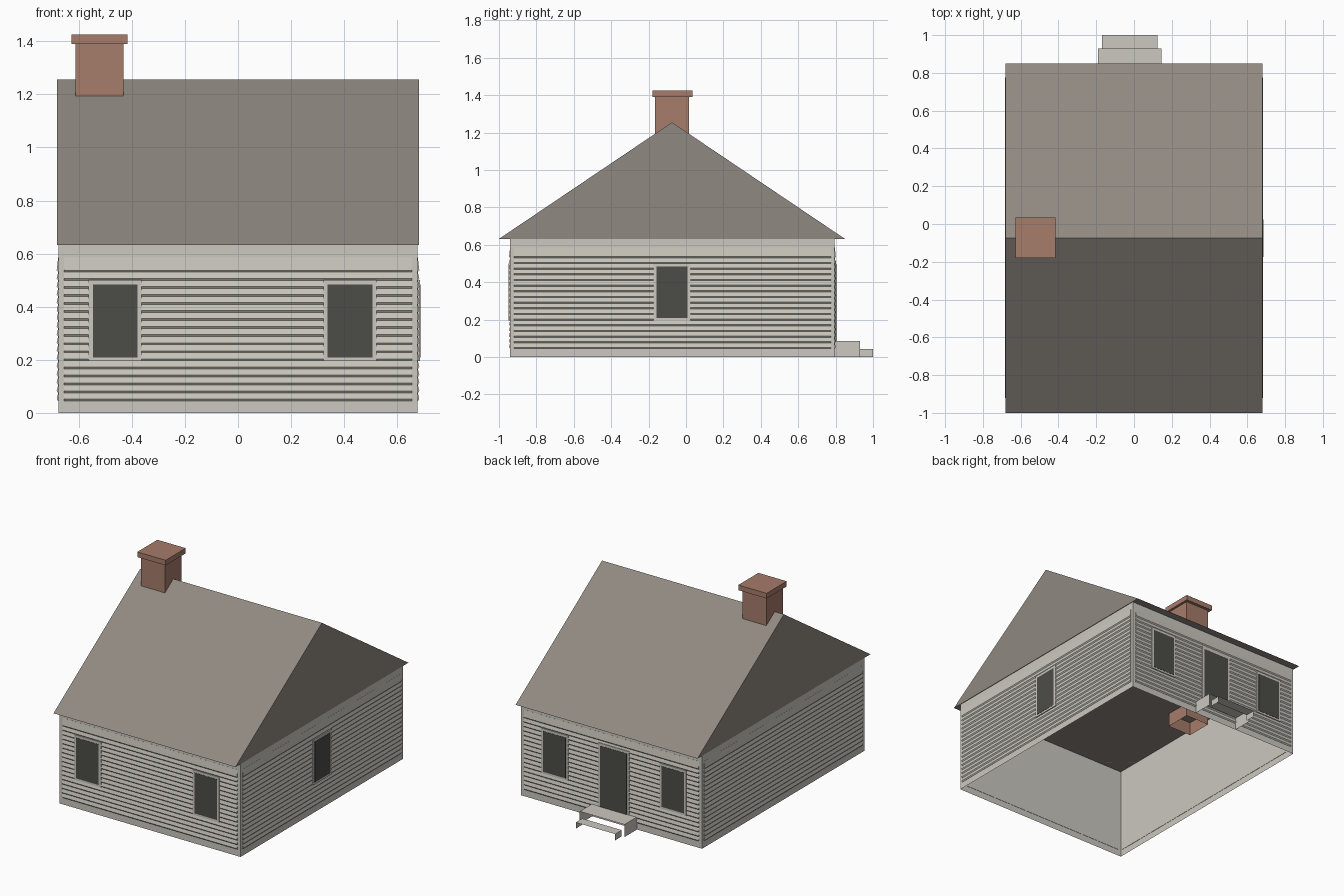
import bpy, bmesh
from mathutils import Matrix, Vector

cube = bpy.data.objects.get("Cube")
if cube:
    bpy.data.objects.remove(cube, do_unlink=True)


def material(name, rgb):
    m = bpy.data.materials.new(name)
    m.use_nodes = True
    m.diffuse_color = (*rgb, 1)
    m.node_tree.nodes["Principled BSDF"].inputs["Base Color"].default_value = (*rgb, 1)
    return m


PAINT = material("pale grey paint", (0.6, 0.58, 0.52))
SHINGLE = material("brown shingle", (0.28, 0.25, 0.22))
BRICK = material("red brick", (0.38, 0.20, 0.145))
GLASS = material("dark glass", (0.073, 0.076, 0.065))


def finish(bm, name, mat):
    mesh = bpy.data.meshes.new(name)
    bm.to_mesh(mesh)
    bm.free()
    mesh.materials.append(mat)
    ob = bpy.data.objects.new(name, mesh)
    bpy.context.collection.objects.link(ob)
    return ob


def box(name, mat, x, y, z, frame=Matrix(), open_sides=()):
    """Box between limits; faces whose normal is listed in open_sides are left out."""
    bm = bmesh.new()
    bmesh.ops.create_cube(bm, size=1)
    bm.normal_update()
    gone = [f for f in bm.faces if any(f.normal.dot(Vector(d)) > 0.9 for d in open_sides)]
    bmesh.ops.delete(bm, geom=gone, context="FACES")
    for v in bm.verts:
        v.co = Vector([(a + b) / 2 + c * (b - a) for c, (a, b) in zip(v.co, (x, y, z))])
    bm.transform(frame)
    return finish(bm, name, mat)


def prism(name, mat, profile, x, frame=Matrix()):
    """Closed (y, z) profile swept along x."""
    bm = bmesh.new()
    cap = bm.faces.new([bm.verts.new((x[0], a, b)) for a, b in profile])
    swept = bmesh.ops.extrude_face_region(bm, geom=[cap], use_keep_orig=True)
    moved = [g for g in swept["geom"] if isinstance(g, bmesh.types.BMVert)]
    bmesh.ops.translate(bm, verts=moved, vec=(x[1] - x[0], 0, 0))
    bmesh.ops.recalc_face_normals(bm, faces=bm.faces[:])
    bm.transform(frame)
    return finish(bm, name, mat)


HALF, FRONT, BACK, EAVE = 0.677, -0.94, 0.795, 0.632
DOWN, REAR = (0, 0, -1), (0, 1, 0)

# Wall shell, open underneath
box("walls", PAINT, (-HALF, HALF), (FRONT, BACK), (0, EAVE), open_sides=[DOWN])


def wall_frame(along, out, origin):
    """Local x runs along the wall, local y points out of it, z is up."""
    m = Matrix((along, out, (0, 0, 1))).transposed().to_4x4()
    m.translation = origin
    return m


front = wall_frame((1, 0, 0), (0, -1, 0), (0, FRONT, 0))
back = wall_frame((1, 0, 0), (0, 1, 0), (0, BACK, 0))
left = wall_frame((0, 1, 0), (1, 0, 0), (HALF, 0, 0))
right = wall_frame((0, 1, 0), (-1, 0, 0), (-HALF, 0, 0))

# Lapped siding: each board leans out to a dark lower lip
LOW, PITCH, BOARDS, TOP = 0.045, 0.0303, 17, 0.585
PROUD, LIP = 0.006, 0.007
profile = [(-0.002, LOW)]
for i in range(BOARDS):
    z = LOW + i * PITCH
    profile += [(0.0005, z), (PROUD, z + LIP)]
profile += [(0.0005, TOP), (-0.002, TOP)]
for name, frame, span in (("front", front, (-0.655, 0.655)), ("back", back, (-0.655, 0.655)),
                          ("left", left, (-0.92, 0.775)), ("right", right, (-0.92, 0.775))):
    prism(name + "_siding", PAINT, profile, span, frame)


# Windows and door: surround, then a thin dark panel
def opening(name, frame, centre, width, z, rim=0.016, sill=0.013):
    h = width / 2
    box(name + "_surround", PAINT, (centre - h, centre + h), (0, 0.008), z, frame)
    box(name + "_panel", GLASS, (centre - h + rim, centre + h - rim), (0.002, 0.0095),
        (z[0] + sill, z[1] - 0.017), frame)


WINDOW = (0.195, 0.5)
for name, frame, centre in (("front_right_window", front, -0.463), ("front_left_window", front, 0.422),
                            ("back_right_window", back, -0.463), ("back_left_window", back, 0.422),
                            ("side_window", left, -0.075)):
    opening(name, frame, centre, 0.2, WINDOW)
opening("door", back, -0.02, 0.23, (0.085, 0.515), sill=0)

# Gabled roof with overhanging eaves
prism("roof", SHINGLE, [(-1, EAVE), (0.85, EAVE), (-0.075, 1.255)], (-0.681, 0.681))

# Chimney flue, open at the bottom, and its cap
box("chimney", BRICK, (-0.612, -0.432), (-0.165, 0.015), (0.54, 1.4), open_sides=[DOWN])
box("chimney_cap", BRICK, (-0.628, -0.416), (-0.18, 0.035), (1.39, 1.425))

# Back steps: treads on side cheeks without risers
for name, x, y, h in (("upper_step", (-0.19, 0.145), (BACK, 0.93), 0.085),
                      ("lower_step", (-0.17, 0.125), (0.93, 1.0), 0.042)):
    box(name, PAINT, x, y, (0, h), open_sides=[DOWN, REAR, (0, -1, 0)])
